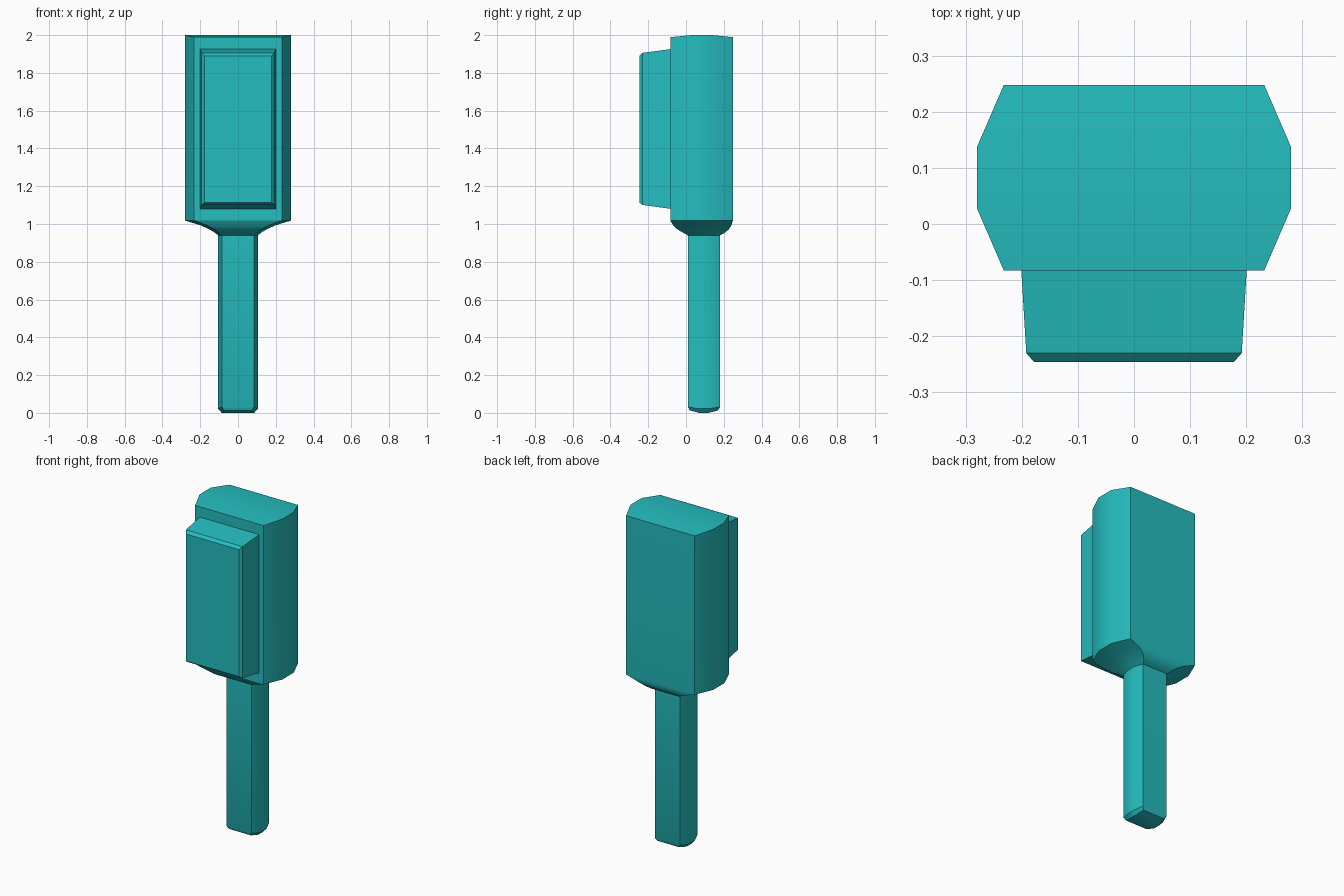
import bpy
import bmesh
import math

if "Cube" in bpy.data.objects:
    bpy.data.objects.remove(bpy.data.objects["Cube"], do_unlink=True)

teal = bpy.data.materials.new("teal_plastic")
teal.use_nodes = True
colour = (0.018, 0.51, 0.52, 1)
teal.diffuse_color = colour
teal.node_tree.nodes["Principled BSDF"].inputs["Base Color"].default_value = colour


def finish(name, bm):
    bmesh.ops.recalc_face_normals(bm, faces=bm.faces)
    mesh = bpy.data.meshes.new(name)
    bm.to_mesh(mesh)
    bm.free()
    mesh.materials.append(teal)
    obj = bpy.data.objects.new(name, mesh)
    bpy.context.collection.objects.link(obj)
    bpy.ops.object.select_all(action='DESELECT')
    obj.select_set(True)
    bpy.context.view_layer.objects.active = obj
    bpy.ops.object.shade_smooth_by_angle(angle=math.radians(29))


def bridge(bm, a, b):
    for i in range(len(a)):
        j = (i + 1) % len(a)
        bm.faces.new((a[i], a[j], b[j], b[i]))


def octagon(bm, wide, flat, ys, z_edge, z_mid):
    """Eight-sided ring: front to back on the left, back to front on the right."""
    half = list(zip((flat, wide, wide, flat), ys, (z_edge, z_mid, z_mid, z_edge)))
    points = half + [(-x, y, z) for x, y, z in reversed(half)]
    return [bm.verts.new(p) for p in points]


# Brush head, flared neck and handle as one loft, bottom to top
head_y = (-0.083, 0.028, 0.137, 0.248)
grip_y = (0.01, 0.064, 0.124, 0.18)
sections = [
    (0.086, 0.074, (0.02, 0.07, 0.118, 0.17), 0.013, 0.0),
    (0.105, 0.085, grip_y, 0.032, 0.022),
    (0.105, 0.085, grip_y, 0.94, 0.94),
    (0.12, 0.099, (-0.012, 0.052, 0.13, 0.203), 0.952, 0.952),
    (0.15, 0.124, (-0.045, 0.042, 0.134, 0.226), 0.971, 0.971),
    (0.198, 0.164, (-0.068, 0.034, 0.136, 0.241), 0.993, 0.993),
    (0.28, 0.232, head_y, 1.018, 1.018),
    (0.28, 0.232, head_y, 1.989, 2.0),
]
bm = bmesh.new()
rings = [octagon(bm, *s) for s in sections]
for a, b in zip(rings, rings[1:]):
    bridge(bm, a, b)
for ring in (rings[0], rings[-1]):
    for i in range(3):
        bm.faces.new((ring[i], ring[i + 1], ring[6 - i], ring[7 - i]))
finish("brush_body", bm)

# Tapered front pad with a chamfered rim
bm = bmesh.new()
rings = []
for y, x, low, high in ((-0.08, 0.201, 1.08, 1.926),
                        (-0.23, 0.192, 1.101, 1.906),
                        (-0.246, 0.178, 1.113, 1.89)):
    rings.append([bm.verts.new(p) for p in
                  ((-x, y, low), (x, y, low), (x, y, high), (-x, y, high))])
for a, b in zip(rings, rings[1:]):
    bridge(bm, a, b)
bm.faces.new(rings[0])
bm.faces.new(rings[-1])
finish("bristle_pad", bm)
